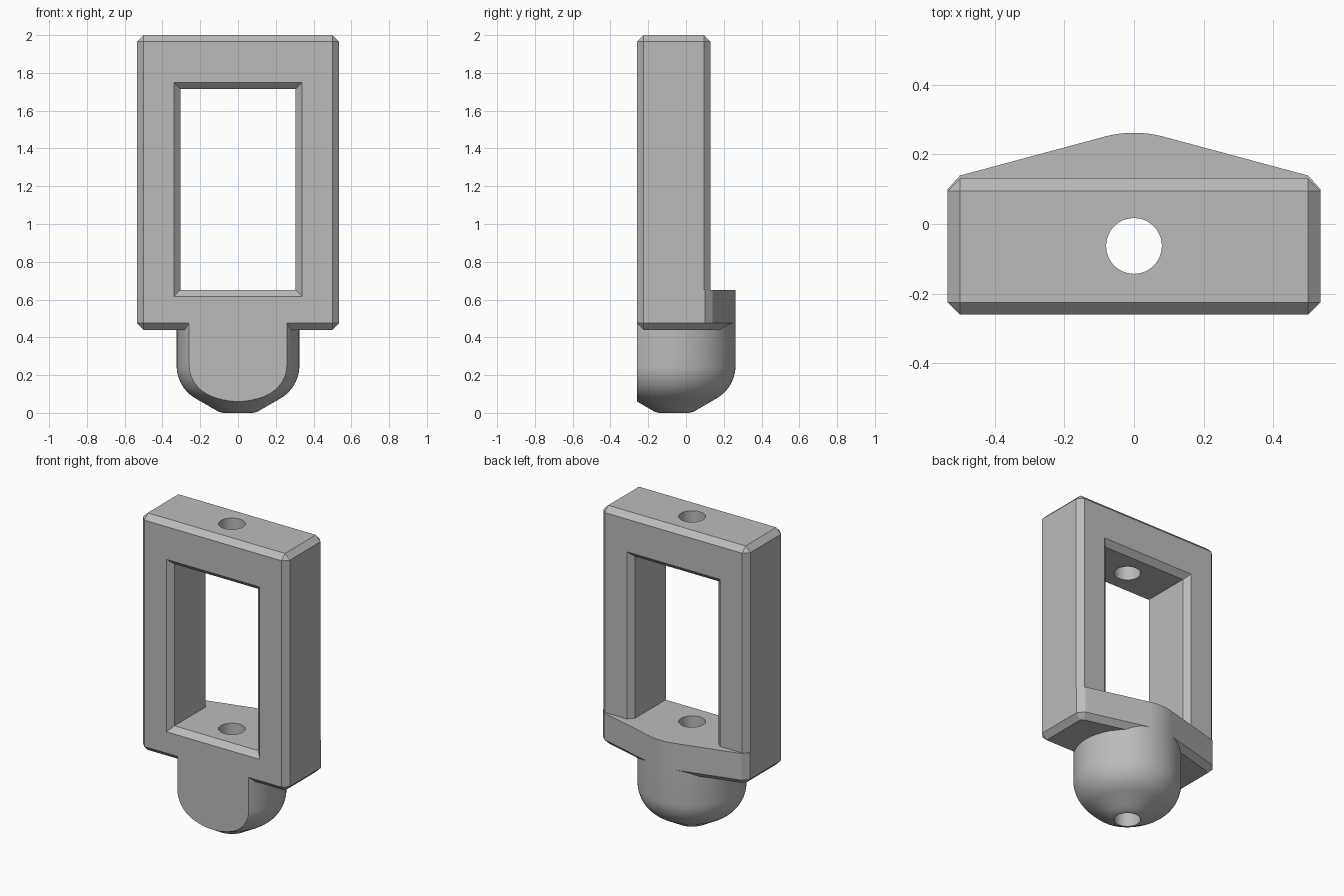
import bpy, bmesh, math
from math import radians, sin, cos, pi

old = bpy.data.objects.get("Cube")
if old:
    bpy.data.objects.remove(old)

AXIS_Y = -0.063     # centre of the bore and knob
KNOB_R = 0.325
CHAMFER = 0.035

grey = bpy.data.materials.new("plain grey")
grey.use_nodes = True
color = (0.5, 0.5, 0.5, 1)
grey.diffuse_color = color
grey.node_tree.nodes["Principled BSDF"].inputs["Base Color"].default_value = color


def make(name, bm):
    bmesh.ops.recalc_face_normals(bm, faces=bm.faces)
    mesh = bpy.data.meshes.new(name)
    bm.to_mesh(mesh)
    bm.free()
    mesh.materials.append(grey)
    ob = bpy.data.objects.new(name, mesh)
    bpy.context.collection.objects.link(ob)
    return ob


def loft(bm, rings):
    """Skin closed rings of equal length and cap both ends."""
    rows = [[bm.verts.new(p) for p in ring] for ring in rings]
    for a, b in zip(rows, rows[1:]):
        for i in range(len(a)):
            j = (i + 1) % len(a)
            bm.faces.new((a[i], a[j], b[j], b[i]))
    bm.faces.new(rows[0])
    bm.faces.new(rows[-1])


def box(x, y0, y1, z0, z1):
    bm = bmesh.new()
    loft(bm, [[(-x, y0, z), (x, y0, z), (x, y1, z), (-x, y1, z)] for z in (z0, z1)])
    bmesh.ops.recalc_face_normals(bm, faces=bm.faces)
    return bm


def chamfer(bm, edges):
    bmesh.ops.bevel(bm, geom=edges, offset=CHAMFER, segments=1, profile=0.5,
                    affect='EDGES', clamp_overlap=False)


def boolean(target, other, op):
    """Apply a boolean and remove the helper."""
    mod = target.modifiers.new(op, 'BOOLEAN')
    mod.object, mod.operation, mod.solver = other, op, 'EXACT'
    bpy.context.view_layer.objects.active = target
    bpy.ops.object.modifier_apply(modifier=mod.name)
    bpy.data.objects.remove(other)


# Chamfered upright block
bm = box(0.535, -0.26, 0.13, 0.44, 2.0)
chamfer(bm, bm.edges[:])
frame = make("window_frame", bm)

# Window opening, flared at both mouths
bm = bmesh.new()
rings = []
for y, f in ((-0.30, 0.075), (-0.225, 0), (0.095, 0), (0.17, 0.075)):
    x, lo, hi = 0.305 + f, 0.65 - f, 1.715 + f
    rings.append([(-x, y, lo), (x, y, lo), (x, y, hi), (-x, y, hi)])
loft(bm, rings)
boolean(frame, make("window_cutter", bm), 'DIFFERENCE')

# Rear shelf: sloped sides tangent to the knob, chamfered underneath
half = [(0.535, -0.1), (0.535, 0.1), (0.50, 0.139)]
arc = [(KNOB_R * sin(radians(a)), AXIS_Y + KNOB_R * cos(radians(a)))
       for a in (15, 11.25, 7.5, 3.75, 0, -3.75, -7.5, -11.25, -15)]
plan = half + arc + [(-x, y) for x, y in reversed(half)]
bm = bmesh.new()
loft(bm, [[(x, y, z) for x, y in plan] for z in (0.44, 0.65)])
bmesh.ops.recalc_face_normals(bm, faces=bm.faces)
chamfer(bm, [e for e in bm.edges if all(v.co.z < 0.5 for v in e.verts)])
boolean(frame, make("rear_shelf", bm), 'UNION')

# Rounded knob, flat at the front
profile = [(0.08, 0), (0.105, 0.007), (0.13, 0.022)]
profile += [(0.125 + 0.2 * cos(radians(a)), 0.25 - 0.2 * sin(radians(a)))
            for a in range(60, -1, -6)] + [(KNOB_R, 0.6)]
bm = bmesh.new()
loft(bm, [[(r * sin(2 * pi * i / 96), AXIS_Y + r * cos(2 * pi * i / 96), z)
           for i in range(96)] for r, z in profile])
knob = make("round_knob", bm)
boolean(knob, make("front_cutter", box(1, -1, -0.26, -1, 1)), 'DIFFERENCE')
boolean(frame, knob, 'UNION')

# Bore through the whole height
bm = bmesh.new()
loft(bm, [[(0.08 * cos(2 * pi * i / 48), AXIS_Y + 0.08 * sin(2 * pi * i / 48), z)
           for i in range(48)] for z in (-0.1, 2.1)])
boolean(frame, make("bore_cutter", bm), 'DIFFERENCE')

# Smooth the rounded parts, keep the chamfers crisp
bpy.ops.object.select_all(action='DESELECT')
frame.select_set(True)
bpy.context.view_layer.objects.active = frame
bpy.ops.object.shade_smooth_by_angle(angle=radians(22))
